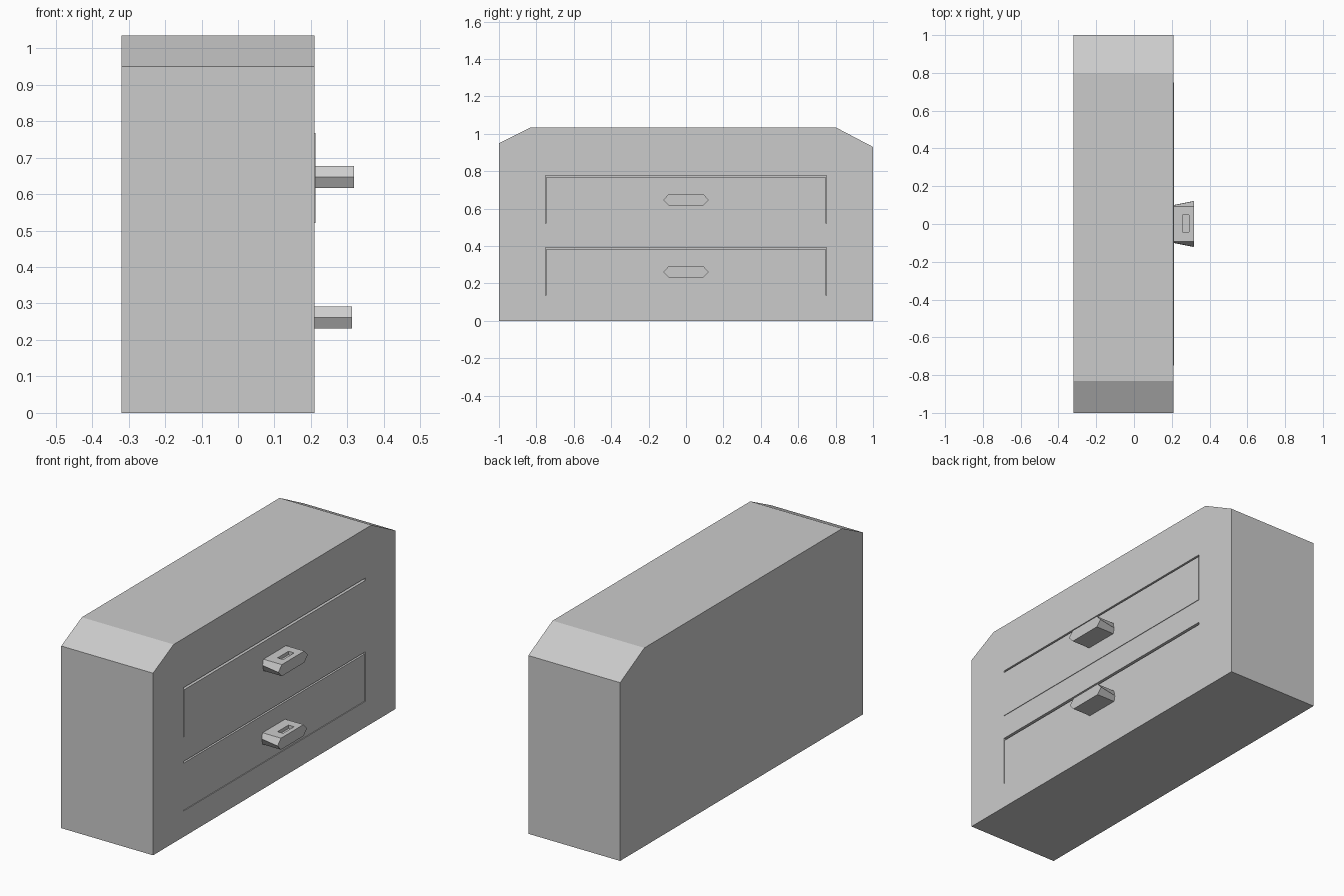
import bpy
import bmesh

if "Cube" in bpy.data.objects:
    bpy.data.objects.remove(bpy.data.objects["Cube"])


def loft(name, sections):
    """Closed solid through matching (x, [(y, z), ...]) cross-sections."""
    bm = bmesh.new()
    rings = [[bm.verts.new((x, y, z)) for y, z in pts] for x, pts in sections]
    n = len(rings[0])
    for a, b in zip(rings, rings[1:]):
        for i in range(n):
            j = (i + 1) % n
            bm.faces.new((a[i], a[j], b[j], b[i]))
    bm.faces.new(rings[0])
    bm.faces.new(rings[-1])
    bmesh.ops.recalc_face_normals(bm, faces=bm.faces[:])
    mesh = bpy.data.meshes.new(name)
    bm.to_mesh(mesh)
    bm.free()
    obj = bpy.data.objects.new(name, mesh)
    bpy.context.collection.objects.link(obj)
    return obj


def box(name, x0, x1, y0, y1, z0, z1):
    ring = [(y0, z0), (y1, z0), (y1, z1), (y0, z1)]
    return loft(name, [(x0, ring), (x1, ring)])


def cut(obj, cutter):
    cutter.hide_render = True
    cutter.hide_set(True)
    mod = obj.modifiers.new("cut", 'BOOLEAN')
    mod.operation = 'DIFFERENCE'
    mod.solver = 'EXACT'
    mod.object = cutter


def hexagon(flat, tip, zc, h=0.03):
    return [(-tip, zc), (-flat, zc - h), (flat, zc - h),
            (tip, zc), (flat, zc + h), (-flat, zc + h)]


# Cabinet body with two chamfered upper corners
outline = [(-1, 0), (1, 0), (1, 0.93), (0.80, 1.035), (-0.83, 1.035), (-1, 0.95)]
body = loft("cabinet_body", [(-0.32, outline), (0.21, outline)])

# Two drawers: the upper sits slightly proud, the lower slightly recessed
for label, z0, front in (("upper", 0.52, 0.212), ("lower", 0.135, 0.207)):
    z1 = z0 + 0.258
    cut(body, box(label + "_opening_cutter", -0.25, 0.30, -0.75, 0.75, z0, z1))

    # Open-topped drawer tray with a small gap above it
    drawer = box(label + "_drawer", -0.24, front, -0.749, 0.749, z0 + 0.001, z1 - 0.011)
    cut(drawer, box(label + "_tray_cutter", -0.21, front - 0.03,
                    -0.72, 0.72, z0 + 0.03, z1 + 0.05))

    # Flared hexagonal handle with a shallow slot in its top
    zc = z0 + 0.127
    handle = loft(label + "_handle", [(front - 0.005, hexagon(0.093, 0.099, zc)),
                                      (front + 0.106, hexagon(0.093, 0.121, zc))])
    cut(handle, box(label + "_slot_cutter", 0.258, 0.29, -0.042, 0.048,
                    zc + 0.012, zc + 0.06))
